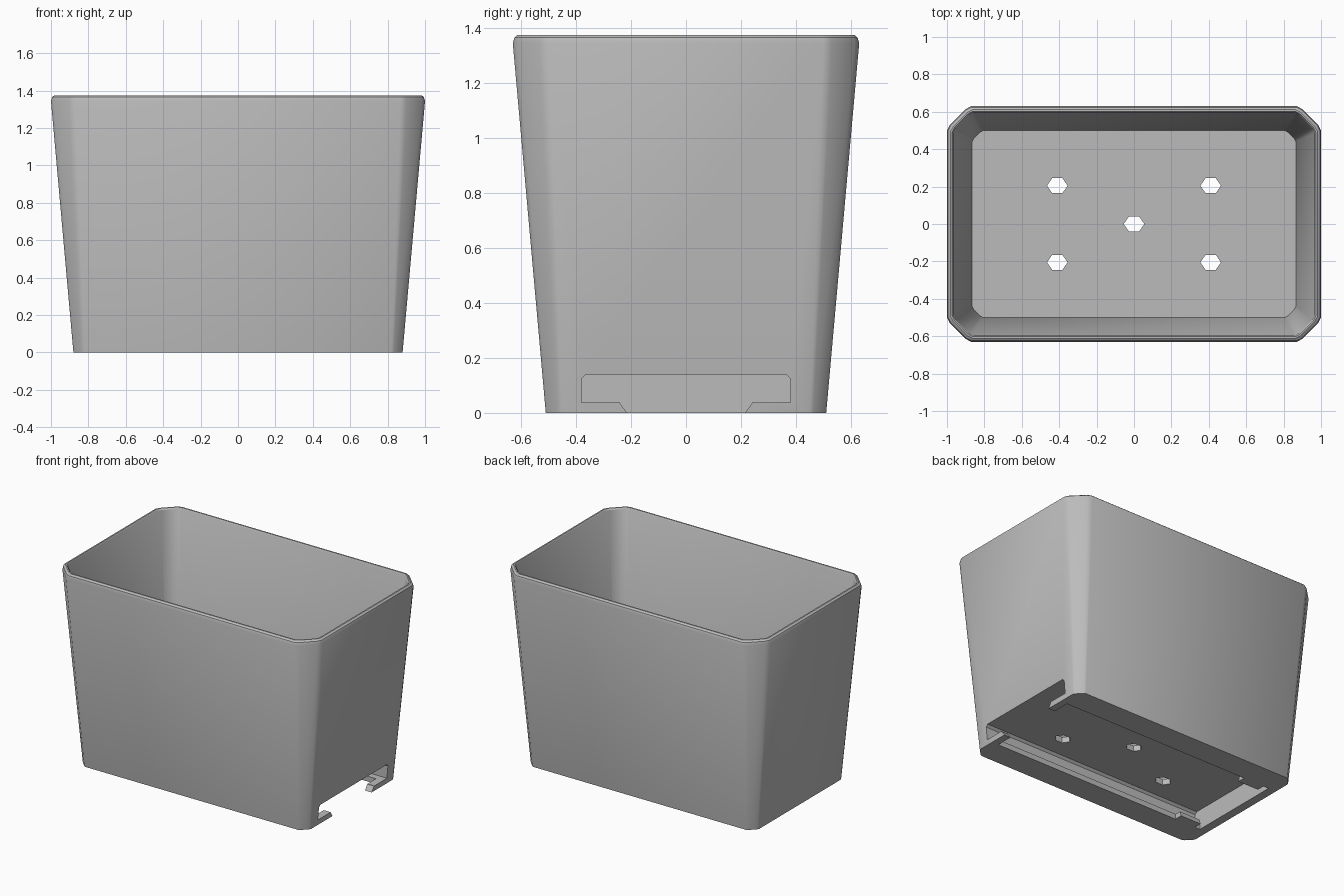
import bpy
import bmesh
import math

cube = bpy.data.objects.get("Cube")
if cube:
    bpy.data.objects.remove(cube, do_unlink=True)

grey = bpy.data.materials.new("matte_grey")
grey.use_nodes = True
COLOUR = (0.5, 0.5, 0.5, 1)
grey.diffuse_color = COLOUR
grey.node_tree.nodes["Principled BSDF"].inputs["Base Color"].default_value = COLOUR


def ring(hx, hy, r):
    """Rectangle with softly chamfered corners, counter-clockwise."""
    corner = [(0, 1), (0.12, 0.77), (0.77, 0.12), (1, 0)]
    pts = []
    for sx, sy in ((1, 1), (-1, 1), (-1, -1), (1, -1)):
        part = [(sx * (hx - a * r), sy * (hy - b * r)) for a, b in corner]
        pts += part if sx * sy > 0 else part[::-1]
    return pts


def loft(name, loops):
    """Skin a stack of equal loops of 3D points and cap both ends."""
    bm = bmesh.new()
    rows = [[bm.verts.new(p) for p in loop] for loop in loops]
    n = len(rows[0])
    for low, high in zip(rows, rows[1:]):
        for i in range(n):
            j = (i + 1) % n
            bm.faces.new((low[i], low[j], high[j], high[i]))
    bm.faces.new(rows[0][::-1])
    bm.faces.new(rows[-1])
    bmesh.ops.recalc_face_normals(bm, faces=bm.faces)
    mesh = bpy.data.meshes.new(name)
    bm.to_mesh(mesh)
    bm.free()
    obj = bpy.data.objects.new(name, mesh)
    bpy.context.collection.objects.link(obj)
    return obj


def bar(name, profile, x0, x1):
    """Extrude half of a symmetric (y, z) profile along x."""
    full = profile + [(-y, z) for y, z in reversed(profile)]
    return loft(name, [[(x, y, z) for y, z in full] for x in (x0, x1)])


# Tapered tub: outer wall, rounded rim, inner wall, floor
H = 1.375
levels = [
    (0, 0.88, 0.51, 0.06), (H - 0.03, 1.0, 0.63, 0.13),
    (H - 0.01, 0.994, 0.624, 0.125), (H, 0.982, 0.612, 0.12),
    (H, 0.972, 0.602, 0.11), (H - 0.01, 0.966, 0.597, 0.11),
    (0.18, 0.866, 0.5, 0.06),
]
planter = loft("planter_tub", [[(x, y, z) for x, y in ring(hx, hy, r)]
                               for z, hx, hy, r in levels])

# Slide-in slot below the floor, open at one end
EPS = -0.05
cutters = [
    bar("slot_cutter", [(0.38, 0.037), (0.38, 0.125), (0.365, 0.14)], -0.82, 1.1),
    bar("underside_cutter", [(0.335, EPS), (0.335, 0.08)], -0.82, 0.83),
    bar("mouth_cutter", [(0.215, EPS), (0.215, 0), (0.24, 0.035), (0.24, 0.08)], 0.78, 1.1),
]

# Drain holes
for cx, cy in ((0, 0), (0.41, 0.205), (-0.41, 0.205), (-0.41, -0.205), (0.41, -0.205)):
    hexagon = [(cx + 0.055 * math.cos(i * math.pi / 3),
                cy + 0.046 * math.sin(i * math.pi / 3)) for i in range(6)]
    cutters.append(loft("drain_cutter", [[(x, y, z) for x, y in hexagon]
                                         for z in (0.1, 0.25)]))

for cutter in cutters:
    mod = planter.modifiers.new(cutter.name, "BOOLEAN")
    mod.operation = "DIFFERENCE"
    mod.solver = "EXACT"
    mod.object = cutter
bpy.context.view_layer.update()
evaluated = planter.evaluated_get(bpy.context.evaluated_depsgraph_get())
planter_mesh = bpy.data.meshes.new_from_object(evaluated)
planter.modifiers.clear()
planter.data = planter_mesh
for cutter in cutters:
    bpy.data.objects.remove(cutter, do_unlink=True)

# Retaining tabs at the closed end of the slot
tabs = []
for side, label in ((1, "back"), (-1, "front")):
    edge = [(side * y, z) for y, z in ((0.345, 0), (0.28, 0), (0.29, 0.035), (0.345, 0.035))]
    tabs.append(loft(label + "_retaining_tab",
                     [[(x, y, z) for y, z in edge] for x in (-0.78, -0.62)]))

for obj in [planter] + tabs:
    obj.data.materials.clear()
    obj.data.materials.append(grey)

bpy.ops.object.select_all(action="DESELECT")
planter.select_set(True)
bpy.context.view_layer.objects.active = planter
bpy.ops.object.shade_smooth_by_angle(angle=math.radians(32))
